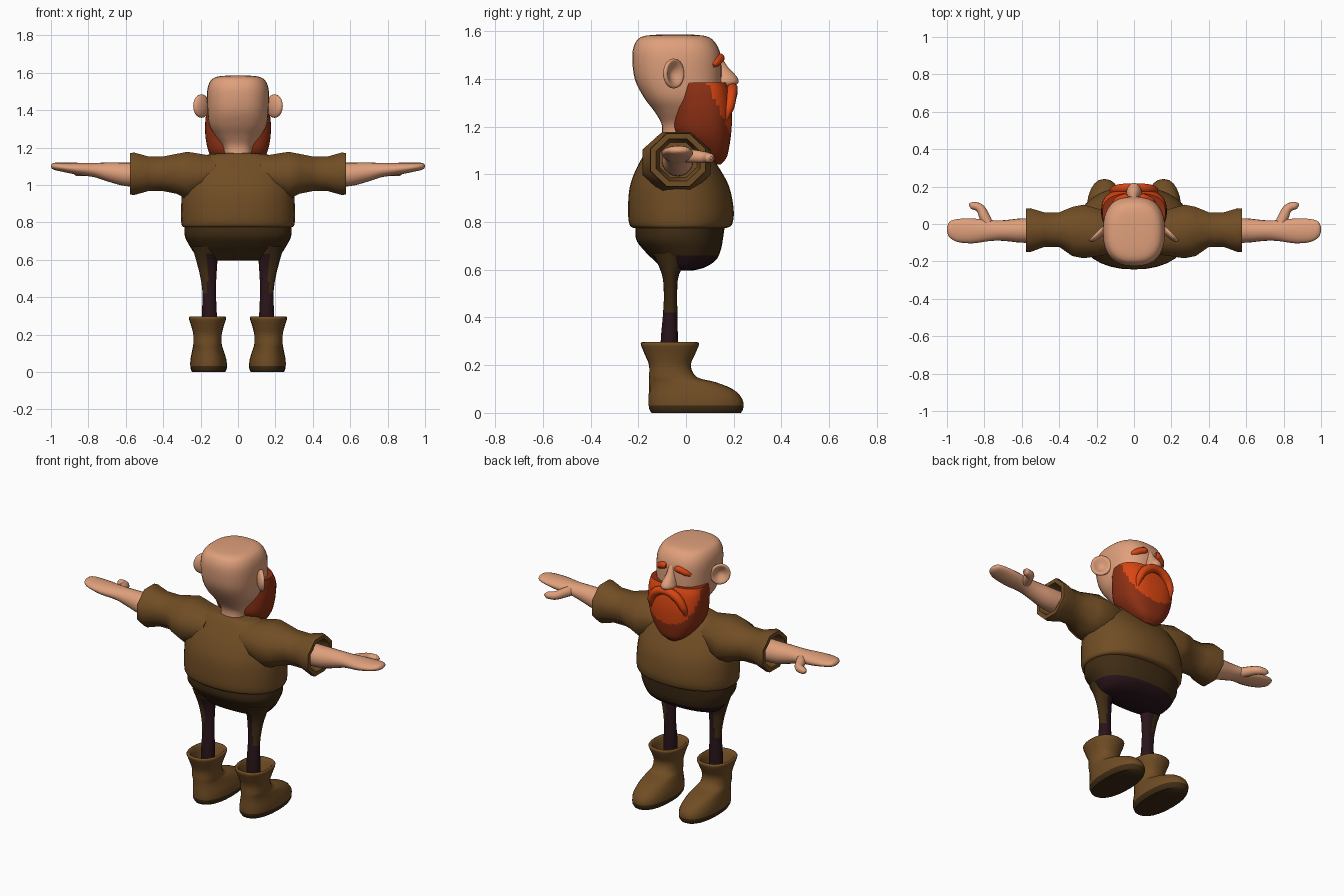
import bpy, bmesh
from math import cos, sin, pi, copysign
from mathutils import Vector, Matrix

if "Cube" in bpy.data.objects:
    bpy.data.objects.remove(bpy.data.objects["Cube"], do_unlink=True)


def material(name, rgb):
    m = bpy.data.materials.new(name)
    m.use_nodes = True
    m.diffuse_color = (*rgb, 1)
    m.node_tree.nodes["Principled BSDF"].inputs["Base Color"].default_value = (*rgb, 1)
    return m


skin = material("skin", (.74, .35, .2))
orange = material("orange_hair", (.7, .06, .006))
rust = material("dark_rust_hair", (.27, .03, .007))
brown = material("brown_cloth", (.165, .075, .018))
dark_brown = material("dark_brown_cloth", (.05, .025, .007))
plum = material("dark_plum_cloth", (.022, .007, .01))
parts = []


def finish(name, mesh, mats, rule=None):
    for m in mats:
        mesh.materials.append(m)
    if rule:
        for p in mesh.polygons:
            p.material_index = int(rule(p.center))
    ob = bpy.data.objects.new(name, mesh)
    bpy.context.collection.objects.link(ob)
    parts.append(ob)
    return ob


def spline(rings, steps):
    """Catmull-Rom resampling of the ring list."""
    out = []
    R = [Vector(r) for r in rings]
    for i in range(len(R) - 1):
        a, b, c, d = R[max(i - 1, 0)], R[i], R[i + 1], R[min(i + 2, len(R) - 1)]
        for k in range(steps):
            t = k / steps
            out.append(b + (c - a) * (t / 2) + (a * 2 - b * 5 + c * 4 - d) * (t * t / 2)
                       + (b * 3 - a - c * 3 + d) * (t ** 3 / 2))
    return out + [R[-1]]


def loft(name, axis, rings, mats, rule=None, seg=32, n=2.0, steps=4, turn=0):
    """Rings are (position on axis, centre 1, centre 2, radius 1, radius 2)."""
    bm = bmesh.new()
    loops = []
    for t, c1, c2, r1, r2 in spline(rings, steps):
        loop = []
        for k in range(seg):
            a = 2 * pi * k / seg + turn
            u = c1 + r1 * copysign(abs(cos(a)) ** (2 / n), cos(a))
            v = c2 + r2 * copysign(abs(sin(a)) ** (2 / n), sin(a))
            loop.append(bm.verts.new((u, v, t) if axis == "z" else (t, u, v)))
        loops.append(loop)
    for A, B in zip(loops, loops[1:]):
        for k in range(seg):
            j = (k + 1) % seg
            bm.faces.new((A[k], A[j], B[j], B[k]))
    bm.faces.new(loops[0])
    bm.faces.new(loops[-1])
    bmesh.ops.recalc_face_normals(bm, faces=bm.faces)
    mesh = bpy.data.meshes.new(name)
    bm.to_mesh(mesh)
    bm.free()
    return finish(name, mesh, mats, rule)


def stack(name, rings, mats, rule=None, x=0, **kw):
    """Upright loft from (z, back y, front y, half width)."""
    rows = [(z, x, (a + b) / 2, w, (b - a) / 2) for z, a, b, w in rings]
    return loft(name, "z", rows, mats, rule, **kw)


def tube(name, pts, mat):
    """Tapered tube through (x, y, z, radius)."""
    cu = bpy.data.curves.new(name, "CURVE")
    cu.dimensions = "3D"
    cu.bevel_depth = 1
    cu.bevel_resolution = 3
    cu.use_fill_caps = True
    sp = cu.splines.new("BEZIER")
    sp.bezier_points.add(len(pts) - 1)
    sp.resolution_u = 6
    for bp, p in zip(sp.bezier_points, pts):
        bp.co, bp.radius = p[:3], p[3]
        bp.handle_left_type = bp.handle_right_type = "AUTO"
    tmp = bpy.data.objects.new(name + "_path", cu)
    mesh = bpy.data.meshes.new_from_object(tmp)
    bpy.data.objects.remove(tmp)
    mesh.materials.clear()
    return finish(name, mesh, [mat])


# Head, nose and beard
stack("head", [(1.12, -.11, .03, .07), (1.2, -.1, .08, .08), (1.26, -.13, .13, .12),
               (1.32, -.175, .145, .153), (1.4, -.215, .15, .163), (1.5, -.225, .145, .165),
               (1.555, -.21, .12, .148), (1.578, -.18, .085, .115), (1.585, -.12, .03, .06)],
      [skin], n=2.5)
stack("nose", [(1.5, .115, .145, .018), (1.45, .1, .175, .025), (1.41, .1, .212, .036),
               (1.385, .1, .22, .042), (1.365, .12, .2, .028)], [skin], seg=16)
stack("beard", [(1.04, .09, .145, .03), (1.07, .05, .17, .08), (1.12, .0, .182, .125),
                (1.18, -.05, .19, .158), (1.26, -.055, .193, .174), (1.34, -.05, .183, .175),
                (1.385, -.045, .165, .168)], [orange, rust],
      lambda c: c.y < .09 + (1.38 - c.z) * .45, seg=48, n=2.6, steps=6)

# Moustache
half = [(.115, .165, 1.225, .008), (.108, .18, 1.28, .022), (.065, .19, 1.34, .026)]
tube("moustache", half + [(0, .195, 1.36, .022)] + [(-x, y, z, r) for x, y, z, r in half[::-1]], orange)

# Tunic body
stack("tunic", [(.775, -.22, .17, .292), (.79, -.237, .193, .302), (.85, -.243, .2, .305),
                (.95, -.235, .18, .3), (1.04, -.2, .13, .285), (1.12, -.15, .07, .25),
                (1.16, -.12, .03, .17), (1.17, -.1, .01, .09)], [brown], n=2.2)

# Trouser seat
stack("trouser_seat", [(.8, -.21, .165, .285), (.73, -.21, .155, .285), (.68, -.175, .145, .262),
                       (.64, -.135, .125, .237), (.61, -.105, .08, .212), (.597, -.09, .03, .18)],
      [dark_brown, plum], lambda c: c.z < .655 and c.y > -.05, n=2.3)

for side, s in (("left", 1), ("right", -1)):
    # Sleeve with a hollow flared cuff
    loft(side + "_sleeve", "x",
         [(s * x, y, z, ry, rz) for x, y, z, ry, rz in (
             (.12, -.05, 1.07, .12, .09), (.27, -.04, 1.05, .155, .138), (.33, -.04, 1.06, .142, .115),
             (.4, -.03, 1.06, .1, .1), (.48, -.03, 1.06, .1, .1), (.555, -.033, 1.06, .127, .123),
             (.577, -.033, 1.06, .125, .12), (.577, -.033, 1.06, .1, .095), (.5, -.033, 1.06, .085, .08))],
         [brown], seg=8, steps=1, turn=pi / 8)

    # Arm, mitten hand and thumb
    loft(side + "_arm", "x",
         [(s * x, y, z, ry, rz) for x, y, z, ry, rz in (
             (.48, -.035, 1.055, .066, .065), (.6, -.035, 1.057, .065, .063), (.7, -.035, 1.07, .055, .05),
             (.77, -.035, 1.08, .056, .038), (.86, -.037, 1.087, .066, .032), (.94, -.035, 1.095, .062, .024),
             (.985, -.03, 1.1, .043, .018), (1, -.03, 1.1, .012, .006))],
         [skin], seg=20)
    tube(side + "_thumb", [(s * .77, -.03, 1.08, .03), (s * .8, .04, 1.075, .028),
                           (s * .825, .085, 1.07, .024), (s * .865, .1, 1.068, .02),
                           (s * .882, .105, 1.068, .006)], skin)

    # Leg
    loft(side + "_leg", "z",
         [(z, s * x, y, rx, ry) for z, x, y, rx, ry in (
             (.67, .175, -.06, .07, .08), (.58, .165, -.065, .054, .036), (.5, .158, -.065, .042, .028),
             (.42, .154, -.066, .036, .03), (.3, .153, -.07, .04, .036), (.18, .153, -.07, .04, .036))],
         [plum, dark_brown], lambda c: c.z > .43 and (abs(c.x) > .163 or c.z > .62 and c.y < -.05), seg=20)

    # Boot with an open top and dark sole
    loft(side + "_boot", "z",
         [(z, s * x, (a + b) / 2, w, (b - a) / 2) for z, x, a, b, w in (
             (0, .157, -.145, .23, .088), (.02, .157, -.155, .24, .097), (.06, .158, -.157, .235, .097),
             (.1, .16, -.155, .195, .088), (.13, .162, -.155, .12, .08), (.15, .163, -.155, .045, .076),
             (.2, .163, -.155, .02, .076), (.25, .163, -.175, .04, .088), (.29, .163, -.19, .055, .1),
             (.288, .163, -.17, .035, .082), (.2, .163, -.135, .0, .06))],
         [brown, dark_brown], lambda c: c.z < .035, seg=24, n=2.3, steps=3)

    # Eyebrow
    tube(side + "_eyebrow", [(s * .03, .145, 1.487, .012), (s * .045, .143, 1.487, .02),
                             (s * .09, .125, 1.468, .019), (s * .112, .11, 1.455, .01)], orange)

    # Ear: a flattened ball with a hollow on its outer face
    bm = bmesh.new()
    bmesh.ops.create_uvsphere(bm, u_segments=20, v_segments=14, radius=1)
    for v in bm.verts:
        v.co = (v.co.z, v.co.y, v.co.x)
        rad = v.co.y ** 2 + v.co.z ** 2
        if v.co.x > 0:
            v.co.x *= 2 * rad - .7
    place = (Matrix.Translation((s * .195, -.052, 1.422)) @ Matrix.Rotation(s * pi / 4, 4, "Z")
             @ Matrix.Diagonal((s * .024, .058, .063, 1)))
    bm.transform(place)
    bmesh.ops.recalc_face_normals(bm, faces=bm.faces)
    mesh = bpy.data.meshes.new(side + "_ear")
    bm.to_mesh(mesh)
    bm.free()
    finish(side + "_ear", mesh, [skin])

# Smooth shading with sharp rims
bpy.ops.object.select_all(action="DESELECT")
for ob in parts:
    ob.select_set(True)
bpy.context.view_layer.objects.active = parts[0]
bpy.ops.object.shade_smooth_by_angle(angle=pi / 3.2)
